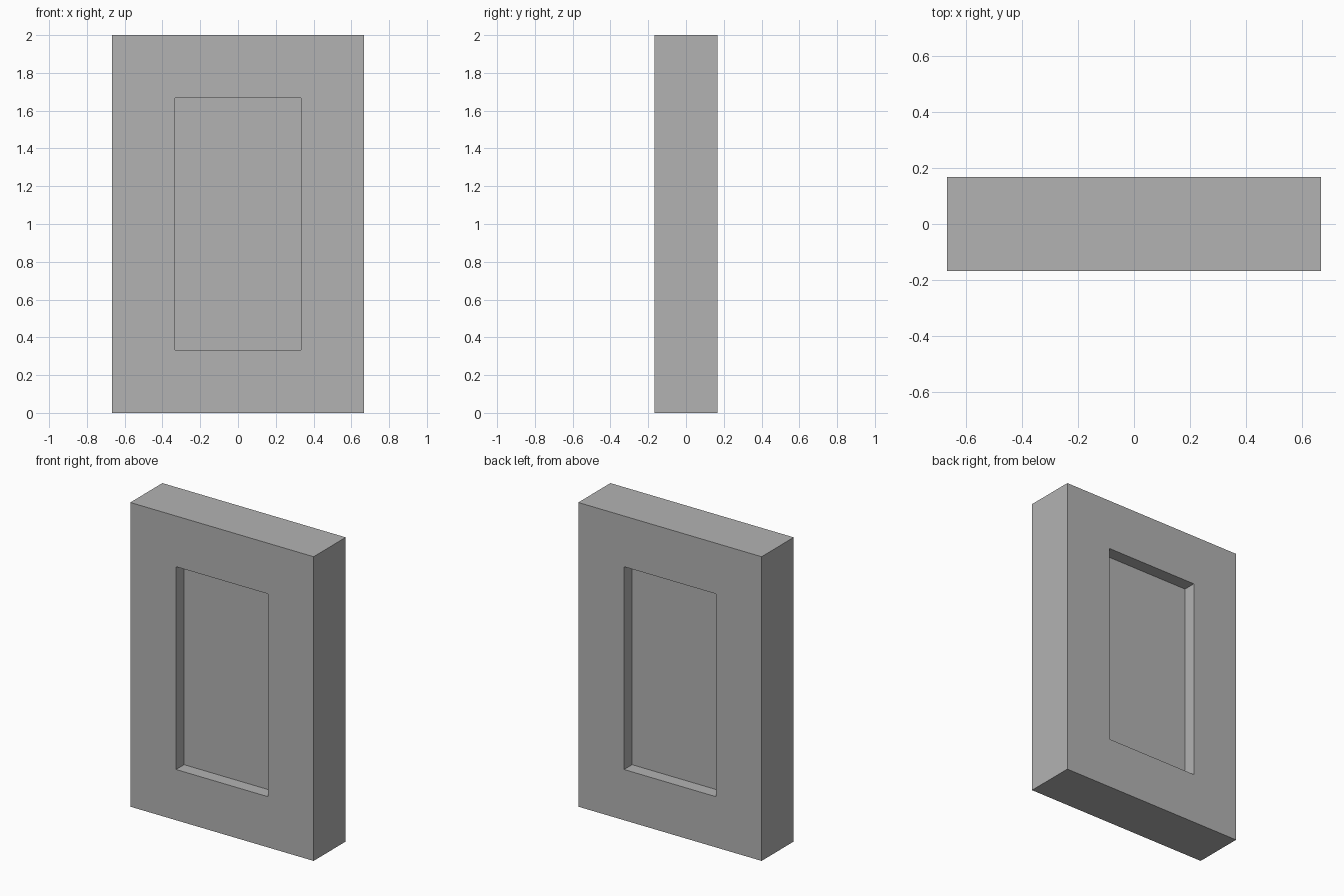
import bpy
import bmesh
from mathutils import Matrix, Vector

cube = bpy.data.objects.get("Cube")
if cube:
    bpy.data.objects.remove(cube, do_unlink=True)

WIDTH, DEPTH, HEIGHT = 4 / 3, 1 / 3, 2.0
BORDER = 1 / 3          # frame width around the panel
RECESS = DEPTH / 4      # panel set back on each side

# Plain grey
grey = bpy.data.materials.new("grey")
grey.use_nodes = True
grey.diffuse_color = (0.45, 0.45, 0.45, 1)
grey.node_tree.nodes["Principled BSDF"].inputs["Base Color"].default_value = grey.diffuse_color

# Slab standing on the ground
bm = bmesh.new()
bmesh.ops.create_cube(bm, size=1)
bmesh.ops.scale(bm, vec=(WIDTH, DEPTH, HEIGHT), verts=bm.verts)
bmesh.ops.translate(bm, vec=(0, 0, HEIGHT / 2), verts=bm.verts)
bm.normal_update()

# Sunken panel in the front and the back
for face in [f for f in bm.faces if abs(f.normal.y) > 0.9]:
    inward = -face.normal.copy()
    bmesh.ops.inset_region(bm, faces=[face], thickness=BORDER, use_even_offset=True)
    walls = bmesh.ops.extrude_discrete_faces(bm, faces=[face])
    panel = walls["faces"][0]
    bmesh.ops.translate(bm, vec=inward * RECESS, verts=panel.verts)

bmesh.ops.recalc_face_normals(bm, faces=bm.faces)
mesh = bpy.data.meshes.new("panelled_slab")
bm.to_mesh(mesh)
bm.free()
mesh.materials.append(grey)
slab = bpy.data.objects.new("panelled_slab", mesh)
bpy.context.collection.objects.link(slab)
